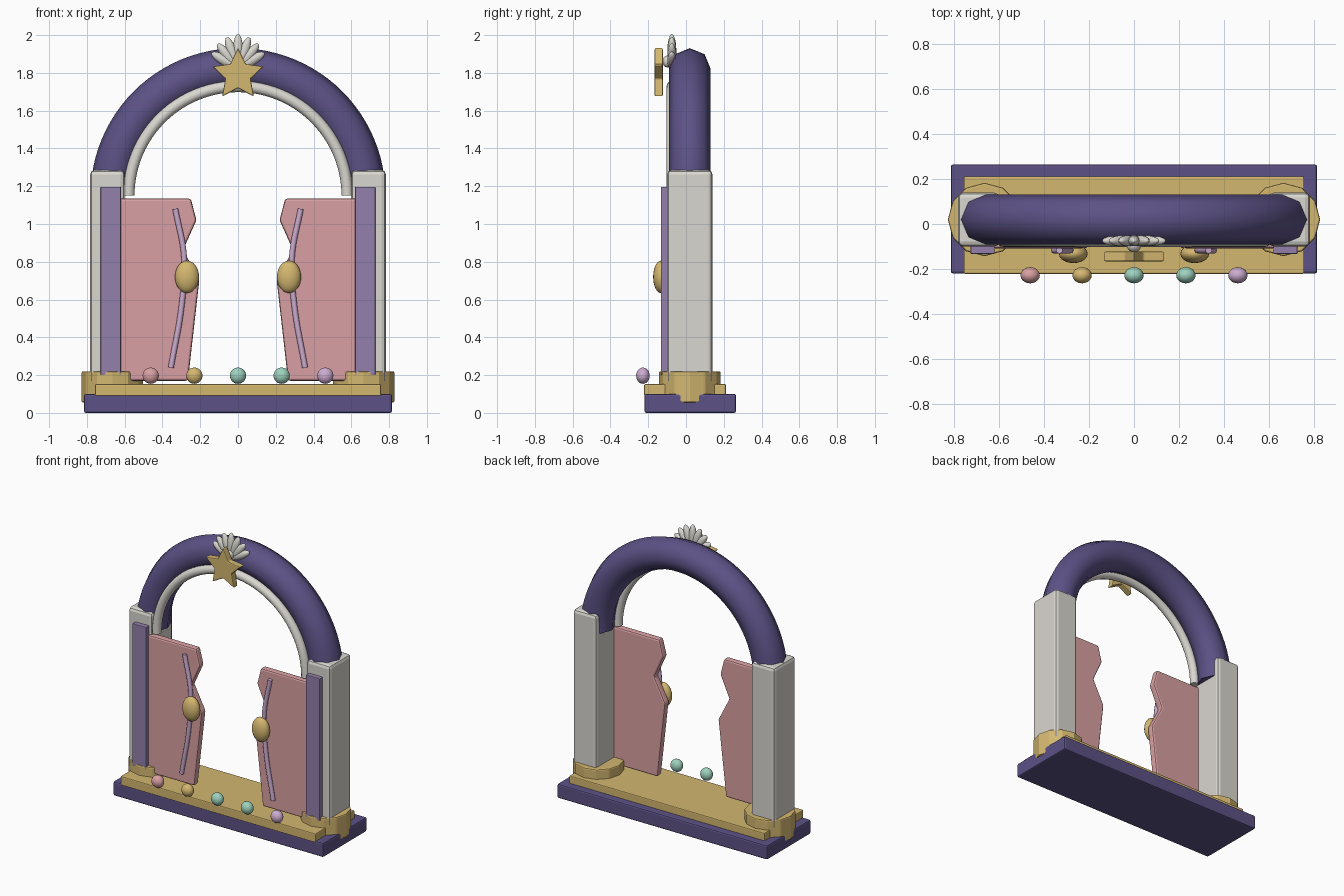
import bpy, bmesh, math
from mathutils import Matrix, Vector

if "Cube" in bpy.data.objects:
    bpy.data.objects.remove(bpy.data.objects["Cube"], do_unlink=True)


def material(name, *srgb):
    lin = [(c / 255 / 12.92) if c < 11 else ((c / 255 + 0.055) / 1.055) ** 2.4 for c in srgb]
    m = bpy.data.materials.new(name)
    m.use_nodes = True
    m.diffuse_color = (*lin, 1)
    m.node_tree.nodes["Principled BSDF"].inputs["Base Color"].default_value = (*lin, 1)
    return m


indigo = material("indigo", 92, 82, 134)
gold = material("gold", 212, 183, 112)
ivory = material("ivory", 218, 215, 208)
pink = material("pink", 217, 160, 163)
violet = material("violet", 148, 128, 172)
lilac = material("lilac", 205, 172, 208)
mint = material("mint", 158, 210, 190)


def finish(name, bm, mat, bevel=0, smooth=True, segments=2):
    """Turn a bmesh into an object with a material, bevel and shading."""
    bmesh.ops.recalc_face_normals(bm, faces=bm.faces)
    mesh = bpy.data.meshes.new(name)
    bm.to_mesh(mesh)
    bm.free()
    ob = bpy.data.objects.new(name, mesh)
    bpy.context.collection.objects.link(ob)
    mesh.materials.append(mat)
    if bevel:
        mod = ob.modifiers.new("edge_bevel", "BEVEL")
        mod.width, mod.segments = bevel, segments
    if smooth:
        bpy.ops.object.select_all(action="DESELECT")
        ob.select_set(True)
        bpy.context.view_layer.objects.active = ob
        bpy.ops.object.shade_smooth_by_angle(angle=math.radians(50))
    return ob


def box(name, x, y, z, mat, bevel, segments=2):
    """Box from (min, max) pairs."""
    bm = bmesh.new()
    centre = Vector(((a + b) / 2 for a, b in (x, y, z)))
    size = [b - a for a, b in (x, y, z)]
    bmesh.ops.create_cube(bm, matrix=Matrix.LocRotScale(centre, None, size))
    return finish(name, bm, mat, bevel, smooth=False, segments=segments)


def ellipsoid(name, centre, radii, mat, tilt=0):
    bm = bmesh.new()
    rot = Matrix.Rotation(tilt, 3, "Y").to_quaternion()
    bmesh.ops.create_uvsphere(bm, u_segments=20, v_segments=12, radius=1,
                              matrix=Matrix.LocRotScale(Vector(centre), rot, radii))
    return finish(name, bm, mat)


def plate(name, outline, front, back, mat, bevel):
    """Extrude an (x, z) outline from front to back."""
    bm = bmesh.new()
    face = bm.faces.new([bm.verts.new((x, front, z)) for x, z in outline])
    new = bmesh.ops.extrude_face_region(bm, geom=[face])["geom"]
    bmesh.ops.translate(bm, vec=(0, back - front, 0),
                        verts=[v for v in new if isinstance(v, bmesh.types.BMVert)])
    return finish(name, bm, mat, bevel, smooth=False)


def half_ring(name, major, minor, y, z, sides, mat):
    """Half torus standing upright, open side down."""
    bm = bmesh.new()
    ring = []
    for i in range(sides):
        a = math.tau * i / sides
        ring.append(bm.verts.new((major + minor * math.cos(a), y + minor * math.sin(a), z)))
    cap = bm.faces.new(ring)
    bmesh.ops.spin(bm, geom=[cap], cent=(0, 0, z), axis=(0, -1, 0),
                   angle=math.pi, steps=48, use_duplicate=False)
    bm.faces.ensure_lookup_table()
    return finish(name, bm, mat)


def tube(name, points, radius, mat):
    curve = bpy.data.curves.new(name, "CURVE")
    curve.dimensions = "3D"
    curve.bevel_depth, curve.bevel_resolution = radius, 2
    curve.use_fill_caps = True
    spline = curve.splines.new("BEZIER")
    spline.bezier_points.add(len(points) - 1)
    for p, co in zip(spline.bezier_points, points):
        p.co = co
        p.handle_left_type = p.handle_right_type = "AUTO"
    ob = bpy.data.objects.new(name, curve)
    bpy.context.collection.objects.link(ob)
    curve.materials.append(mat)


# Stepped base
box("base_slab", (-0.815, 0.815), (-0.22, 0.265), (0, 0.1), indigo, 0.01)
box("base_step", (-0.757, 0.757), (-0.222, 0.212), (0.09, 0.152), gold, 0.006)

# Pillars, doors and their fittings on both sides
door_outline = [(0.63, 1.135), (0.25, 1.135), (0.22, 1.02), (0.29, 0.865),
                (0.205, 0.70), (0.265, 0.17), (0.63, 0.17)]
strip_path = [(0.332, 1.08), (0.285, 0.82), (0.297, 0.58), (0.355, 0.24)]
for side, s in (("left", 1), ("right", -1)):
    bm = bmesh.new()
    bmesh.ops.create_cone(bm, cap_ends=True, segments=12, radius1=0.163, radius2=0.163,
                          depth=0.165, matrix=Matrix.Translation((s * 0.665, 0.02, 0.1375)))
    finish(side + "_pillar_foot", bm, gold, 0.008, smooth=False)
    span = lambda a, b: tuple(sorted((s * a, s * b)))
    box(side + "_pillar", span(0.6, 0.783), (-0.1, 0.14), (0.15, 1.285), ivory, 0.022, 2)
    box(side + "_pillar_panel", span(0.62, 0.727), (-0.133, -0.095), (0.2, 1.197), violet, 0.004)
    plate(side + "_door", [(s * x, z) for x, z in door_outline], -0.108, -0.06, pink, 0.012)
    tube(side + "_door_strip", [(s * x, -0.117, z) for x, z in strip_path], 0.015, lilac)
    ellipsoid(side + "_door_knob", (s * 0.27, -0.132, 0.72), (0.064, 0.042, 0.086), gold)

# Arch and its inner trim
half_ring("arch", 0.67, 0.111, 0.02, 1.15, 8, indigo)
half_ring("arch_trim", 0.578, 0.03, -0.073, 1.15, 12, ivory)

# Shell crest made of fanned petals
for i in range(-3, 4):
    a = math.radians(20 * i)
    reach = 0.09 - 0.003 * abs(i)
    ellipsoid(f"shell_petal_{i + 4}",
              (reach * math.sin(a), -0.075, 1.825 + reach * math.cos(a)),
              (0.027, 0.024, reach), ivory, a)
ellipsoid("shell_knot", (0, -0.095, 1.86), (0.032, 0.03, 0.032), ivory)

# Star
star = []
for i in range(10):
    a, r = math.tau * i / 10, (0.07 if i % 2 else 0.143)
    star.append((r * math.sin(a), 1.79 + r * math.cos(a)))
plate("star", star, -0.167, -0.122, gold, 0.006)

# Row of beads along the front
for i, mat in enumerate((pink, gold, mint, mint, lilac)):
    ellipsoid(f"bead_{i + 1}", (0.231 * (i - 2), -0.228, 0.197), (0.043, 0.036, 0.043), mat)
